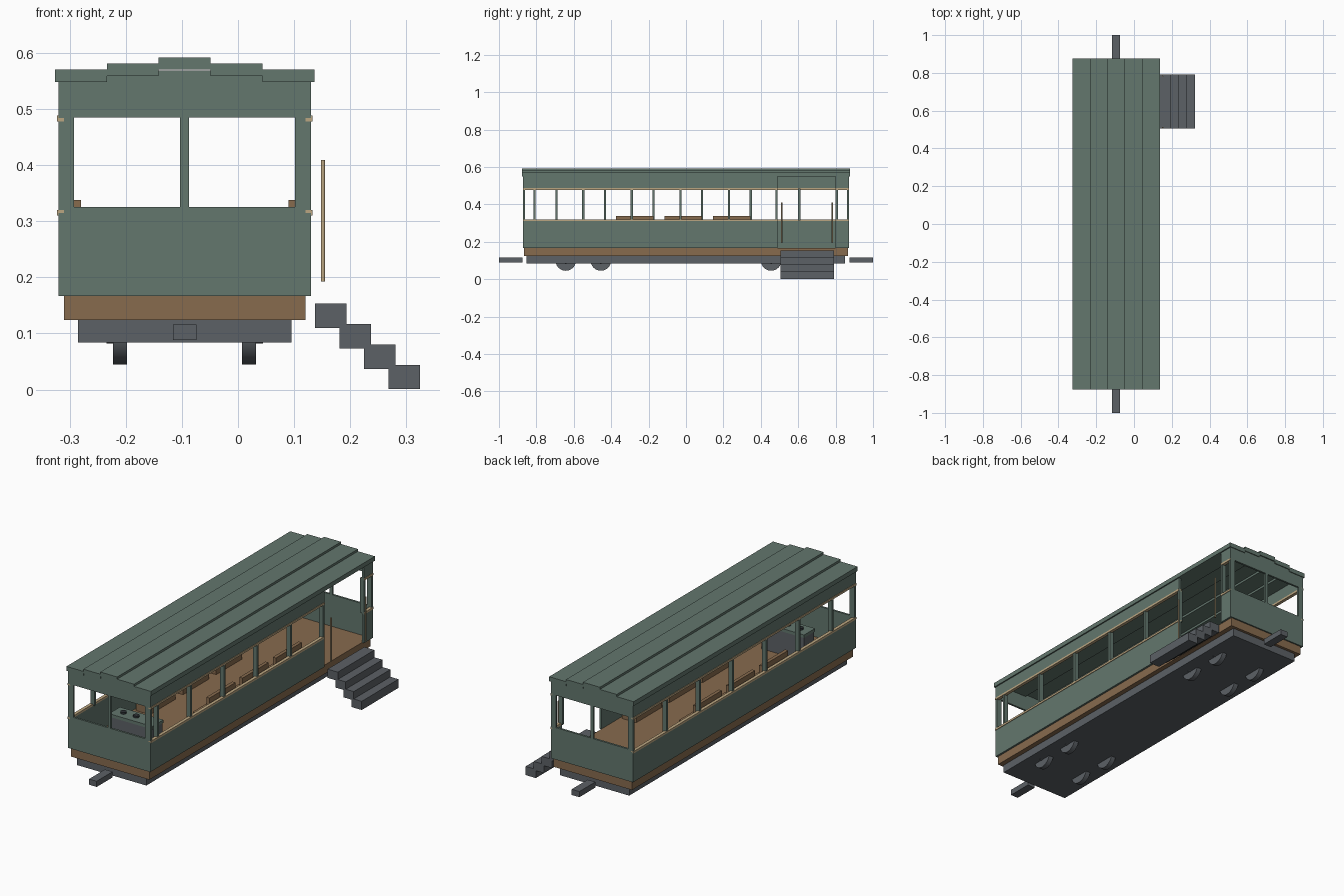
import bpy
import math

cube = bpy.data.objects.get("Cube")
if cube:
    bpy.data.objects.remove(cube, do_unlink=True)


def material(name, r, g, b):
    m = bpy.data.materials.new(name)
    m.use_nodes = True
    m.diffuse_color = (r, g, b, 1)
    m.node_tree.nodes["Principled BSDF"].inputs["Base Color"].default_value = (r, g, b, 1)
    return m


GREEN = material("sage green", 0.125, 0.184, 0.155)
WOOD = material("brown wood", 0.245, 0.147, 0.076)
GREY = material("slate grey", 0.107, 0.119, 0.133)
CREAM = material("cream trim", 0.50, 0.38, 0.22)
DARK = material("dark knob", 0.03, 0.035, 0.04)

MID = -0.095      # centre line of the car body
END = 0.872       # half length of the car body


def box(name, mat, x, y, z):
    """Box from (low, high) pairs along each axis."""
    mesh = bpy.data.meshes.new(name)
    verts = [(a, b, c) for a in x for b in y for c in z]
    faces = [(0, 1, 3, 2), (4, 6, 7, 5), (0, 4, 5, 1),
             (2, 3, 7, 6), (0, 2, 6, 4), (1, 5, 7, 3)]
    mesh.from_pydata(verts, [], faces)
    mesh.materials.append(mat)
    obj = bpy.data.objects.new(name, mesh)
    bpy.context.collection.objects.link(obj)
    return obj


def cylinder(name, mat, centre, radius, depth, axis="Z", sides=24):
    turn = (0, math.pi / 2, 0) if axis == "X" else (0, 0, 0)
    bpy.ops.mesh.primitive_cylinder_add(vertices=sides, radius=radius, depth=depth,
                                        location=centre, rotation=turn)
    obj = bpy.context.object
    obj.name = name
    obj.data.materials.append(mat)
    bpy.ops.object.shade_smooth_by_angle()


def across(side, a, b):
    """Distances from the centre line turned into an x range on one side."""
    return sorted((MID + side * a, MID + side * b))


def along(end, a, b):
    return sorted((end * a, end * b))


# Chassis and floor
box("chassis", GREY, across(1, -0.19, 0.19), (-0.853, 0.851), (0.084, 0.125))
box("floor", WOOD, across(1, -0.215, 0.215), (-0.865, 0.865), (0.124, 0.168))

# Wheels
for side in (-1, 1):
    for y in (-0.643, -0.455, 0.455, 0.643):
        cylinder("wheel", GREY, (MID + side * 0.115, y, 0.1), 0.055, 0.025, "X")
        cylinder("wheel_hub", GREY, (MID + side * 0.122, y, 0.1), 0.018, 0.035, "X")

# End walls, with two windows each, and couplers
for end in (-1, 1):
    y = along(end, END - 0.01, END)
    box("end_panel", GREEN, across(1, -0.215, 0.215), y, (0.167, 0.325))
    box("end_header", GREEN, across(1, -0.215, 0.215), y, (0.485, 0.569))
    box("end_centre_post", GREEN, across(1, -0.008, 0.008), y, (0.325, 0.485))
    for side in (-1, 1):
        box("end_corner_post", GREEN, across(side, 0.197, 0.215), y, (0.325, 0.485))
    box("coupler", GREY, across(1, -0.021, 0.021), along(end, 0.875, 1), (0.088, 0.116))

# Side walls: the door gap is on the left
DOOR = (0.49, 0.80)
RUNS = {-1: [(-END, END)], 1: [(-END, DOOR[0]), (DOOR[1], END)]}
POSTS = {-1: [-0.692 + 0.2594 * i for i in range(6)],
         1: [-0.81 + 0.26 * i for i in range(5)] + [DOOR[0] - 0.006, DOOR[1] + 0.006]}
for side in (-1, 1):
    for run in RUNS[side]:
        box("side_panel", GREEN, across(side, 0.215, 0.225), run, (0.167, 0.315))
        box("side_header", GREEN, across(side, 0.215, 0.225), run, (0.484, 0.55))
        for z in (0.31, 0.478):
            box("side_trim", CREAM, across(side, 0.212, 0.228), run, (z, z + 0.01))
    for y in POSTS[side] + [0.006 - END, END - 0.006]:
        box("side_post", GREEN, across(side, 0.203, 0.225),
            (y - 0.006, y + 0.006), (0.314, 0.485))

# Roof planks, stepping up towards the centre
PLANK = 0.0926
for i in range(-2, 3):
    top = 0.592 - 0.011 * abs(i)
    box("roof_plank", GREEN, (MID + PLANK * (i - 0.5), MID + PLANK * (i + 0.5)),
        (-0.876, 0.876), (top - 0.022, top))

# Benches along both walls
for side in (-1, 1):
    for y in (-0.274, -0.015, 0.245):
        span = (y - 0.101, y + 0.101)
        box("bench_back", WOOD, across(side, 0.185, 0.202), span, (0.168, 0.338))
        box("bench_seat", WOOD, across(side, 0.11, 0.19), span, (0.225, 0.245))
        box("bench_base", WOOD, across(side, 0.125, 0.19), span, (0.168, 0.225))

# Driver's desk
box("desk", GREY, (-0.212, 0.02), (-0.7, -0.62), (0.168, 0.285))
box("desk_top", GREEN, (-0.215, 0.023), (-0.703, -0.617), (0.285, 0.3))
for x in (-0.165, -0.095):
    cylinder("desk_knob", DARK, (x, -0.66, 0.304), 0.014, 0.01)

# Boarding steps and handrails
for i in range(4):
    x, z = 0.137 + 0.0437 * i, 0.11 - 0.0365 * i
    box("step", GREY, (x, x + 0.056), (0.505, 0.792), (z, z + 0.043))
for y in (0.511, 0.783):
    cylinder("handrail", CREAM, (0.1515, y, 0.301), 0.0038, 0.217, sides=12)
